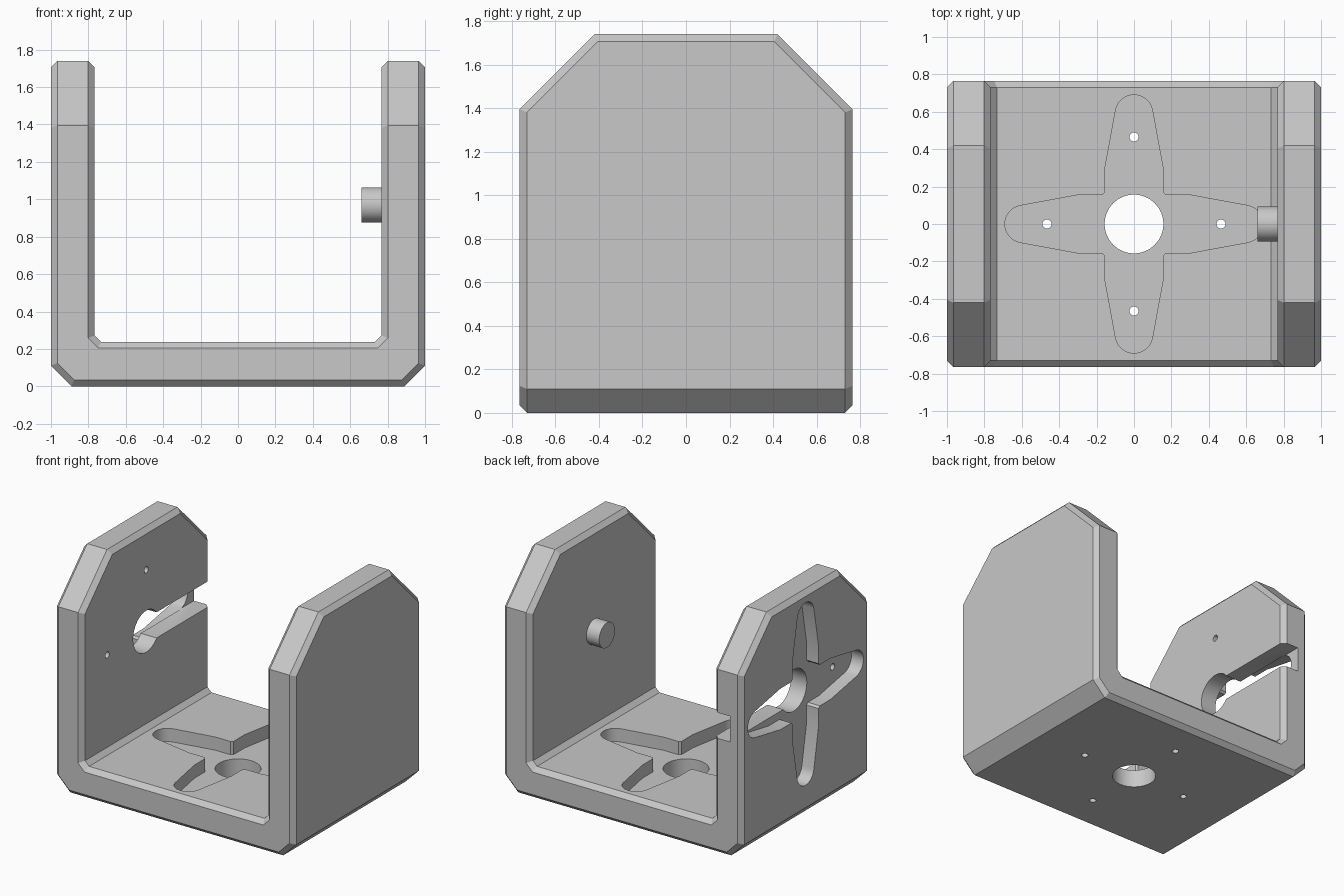
import bpy
import bmesh
from math import sin, cos, radians, pi
from mathutils import Matrix, Vector

cube = bpy.data.objects.get("Cube")
if cube:
    bpy.data.objects.remove(cube, do_unlink=True)

# One plain grey for every part
grey = bpy.data.materials.new("plain_grey")
grey.use_nodes = True
grey.diffuse_color = (0.58, 0.58, 0.58, 1)
grey.node_tree.nodes["Principled BSDF"].inputs["Base Color"].default_value = grey.diffuse_color

HALF_DEPTH, TOP, SHOULDER = 0.765, 1.74, 1.395
FLAT = HALF_DEPTH - (TOP - SHOULDER)     # half length of the flat top edge
INNER, FLOOR, CHAMFER = 0.767, 0.238, 0.034
AXIS_Z, POCKET = 0.97, 0.1               # pin height, pocket depth


def finish(name, bm):
    bmesh.ops.recalc_face_normals(bm, faces=bm.faces)
    mesh = bpy.data.meshes.new(name)
    bm.to_mesh(mesh)
    bm.free()
    obj = bpy.data.objects.new(name, mesh)
    obj.data.materials.append(grey)
    bpy.context.collection.objects.link(obj)
    return obj


def prism(name, outline, low, high, matrix):
    """Extrude a 2D outline along local z, then place it."""
    bm = bmesh.new()
    face = bm.faces.new([bm.verts.new((x, y, low)) for x, y in outline])
    grown = bmesh.ops.extrude_face_region(bm, geom=[face])["geom"]
    moved = [v for v in grown if isinstance(v, bmesh.types.BMVert)]
    bmesh.ops.translate(bm, verts=moved, vec=(0, 0, high - low))
    bm.transform(matrix)
    return finish(name, bm)


def circle(radius, sides, x=0, y=0):
    return [(x + radius * cos(2 * pi * i / sides), y + radius * sin(2 * pi * i / sides))
            for i in range(sides)]


def cross_outline():
    """Four tapered arms with round tips."""
    arm = [(0.17, 0.155), (0.3, 0.155)]
    arm += [(0.59 + 0.1 * cos(radians(a)), 0.1 * sin(radians(a))) for a in range(80, -81, -10)]
    arm += [(0.3, -0.155), (0.17, -0.155)]
    points = []
    for _ in range(4):
        points += arm
        arm = [(y, -x) for x, y in arm]
    return points


def bracket_section(top):
    half = [(0.89, 0), (1, 0.11), (1, top), (INNER, top),
            (INNER, FLOOR + 0.034), (INNER - 0.034, FLOOR)]
    return half + [(-x, z) for x, z in reversed(half)]


def build_bracket():
    # Loft the U section through four stations, lower at the ends
    bm = bmesh.new()
    loops = []
    for y, top in ((-HALF_DEPTH, SHOULDER), (-FLAT, TOP), (FLAT, TOP), (HALF_DEPTH, SHOULDER)):
        loops.append([bm.verts.new((x, y, z)) for x, z in bracket_section(top)])
    for a, b in zip(loops, loops[1:]):
        for i in range(len(a)):
            j = (i + 1) % len(a)
            bm.faces.new((a[i], a[j], b[j], b[i]))
    bm.faces.new(loops[0])
    bm.faces.new(loops[-1])
    bmesh.ops.recalc_face_normals(bm, faces=bm.faces)
    bmesh.ops.dissolve_limit(bm, angle_limit=radians(1), verts=bm.verts, edges=bm.edges)

    # Chamfer everything but the shoulder creases and the long floor creases
    def chamfered(edge):
        a, b = (v.co for v in edge.verts)
        run = b - a
        high = min(a.z, b.z) > 1.3
        along_x = abs(run.y) + abs(run.z) < 1e-4
        along_y = abs(run.x) + abs(run.z) < 1e-4
        return not (high and along_x) and not (not high and along_y)

    bmesh.ops.bevel(bm, geom=[e for e in bm.edges if chamfered(e)], offset=CHAMFER,
                    offset_type='OFFSET', segments=1, profile=0.5, affect='EDGES')
    return finish("bracket", bm)


def cut(target, cutter):
    mod = target.modifiers.new("cut", 'BOOLEAN')
    mod.operation = 'DIFFERENCE'
    mod.solver = 'EXACT'
    mod.object = cutter
    bpy.context.view_layer.objects.active = target
    bpy.ops.object.modifier_apply(modifier=mod.name)
    bpy.data.objects.remove(cutter, do_unlink=True)


bracket = build_bracket()

# Frames: local z points out of the pocketed surface
floor_frame = Matrix.Translation((0, 0, FLOOR))
wall_frame = Matrix.Translation((-1, 0, AXIS_Z)) @ Matrix.Rotation(-pi / 2, 4, 'Y')

# Cross pocket, centre bore and four screw holes in the floor and one wall
for frame in (floor_frame, wall_frame):
    cut(bracket, prism("cross_cutter", cross_outline(), -POCKET, 0.05, frame))
    cut(bracket, prism("bore_cutter", circle(0.157, 64), -0.3, 0.06, frame))
    for x, y in circle(0.465, 4):
        cut(bracket, prism("screw_cutter", circle(0.024, 24, x, y), -0.3, 0.07, frame))

# Slide-in slot on the inside of that wall, open at the back
slot = [(-0.097, 0), (0.097, 0), (0.097, 1), (-0.097, 1)]
cut(bracket, prism("slot_cutter", slot, -0.3, -POCKET + 0.004, wall_frame))

# Round pin on the opposite wall
pin_frame = Matrix.Translation((0, 0, AXIS_Z)) @ Matrix.Rotation(pi / 2, 4, 'Y')
pin = prism("pin", circle(0.094, 64), 0.66, INNER + 0.02, pin_frame)

for obj in (bracket, pin):
    bpy.ops.object.select_all(action='DESELECT')
    obj.select_set(True)
    bpy.context.view_layer.objects.active = obj
    bpy.ops.object.shade_smooth_by_angle(angle=radians(20 if obj is pin else 16))
